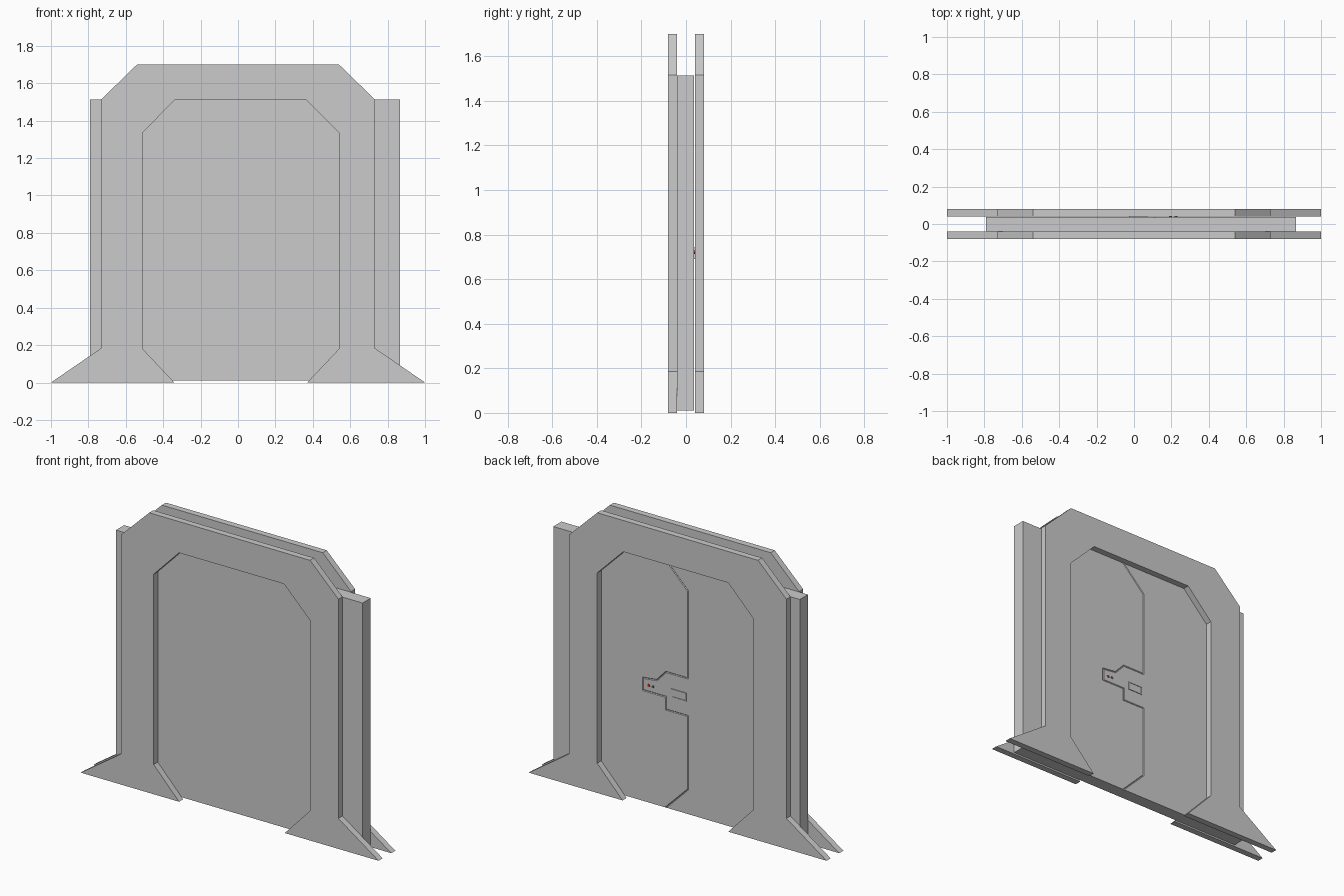
import bpy, bmesh, math

if "Cube" in bpy.data.objects:
    bpy.data.objects.remove(bpy.data.objects["Cube"])


def extrude_profile(name, points, y0, y1, groove=False):
    """Extrude an x-z outline from y0 (front) to y1 (back)."""
    bm = bmesh.new()
    front = bm.faces.new([bm.verts.new((x, y0, z)) for x, z in points])
    ext = bmesh.ops.extrude_face_region(bm, geom=[front], use_keep_orig=True)
    for v in ext["geom"]:
        if isinstance(v, bmesh.types.BMVert):
            v.co.y = y1
    bmesh.ops.recalc_face_normals(bm, faces=bm.faces[:])
    if groove:
        # chamfer the seam edges on the back so the leaves meet in a fine groove
        edges = [e for e in bm.edges
                 if all(v.co.y > y1 - 1e-4 and -0.1 < v.co.x < 0.3 for v in e.verts)]
        bmesh.ops.bevel(bm, geom=edges, offset=0.004, segments=1, affect='EDGES')
    mesh = bpy.data.meshes.new(name)
    bm.to_mesh(mesh)
    bm.free()
    obj = bpy.data.objects.new(name, mesh)
    bpy.context.collection.objects.link(obj)
    return obj


def rect(x, z, w, h):
    return [(x - w/2, z - h/2), (x + w/2, z - h/2), (x + w/2, z + h/2), (x - w/2, z + h/2)]


# Door frame plates: outer arch, then the chamfered opening
outer_half = [(1.0, 0.0), (0.73, 0.185), (0.73, 1.515), (0.54, 1.70)]
outer = [(-x, z) for x, z in outer_half] + outer_half[::-1]
opening = [(0.37, 0.0), (0.54, 0.18), (0.54, 1.335), (0.365, 1.51),
           (-0.34, 1.51), (-0.51, 1.335), (-0.51, 0.18), (-0.34, 0.0)]
extrude_profile("front_frame", outer + opening, -0.08, -0.041)
extrude_profile("back_frame", outer + opening, 0.041, 0.08)

# Sliding leaves share one interlocking seam with a lock tongue
bottom, top = 0.01, 1.513
seam = [(0.11, bottom), (-0.04, 0.16), (-0.04, 0.605), (0.108, 0.605),
        (0.108, 0.682), (0.262, 0.682), (0.262, 0.757), (0.17, 0.767),
        (0.108, 0.833), (-0.04, 0.833), (-0.04, 1.363), (0.11, top)]
extrude_profile("tongue_leaf", [(-0.79, bottom)] + seam + [(-0.79, top)],
                -0.041, 0.037, groove=True)
extrude_profile("socket_leaf", [(0.865, bottom)] + seam + [(0.865, top)],
                -0.041, 0.037, groove=True)

# Lock plate on the tongue: raised rim around a flat pad
cx, cz, w, h, t = 0.022, 0.716, 0.10, 0.052, 0.006
for side, s in (("left", -1), ("right", 1)):
    extrude_profile("lock_rim_" + side, rect(cx + s * (w - t) / 2, cz, t, h), 0.036, 0.041)
for side, s in (("bottom", -1), ("top", 1)):
    extrude_profile("lock_rim_" + side, rect(cx, cz + s * (h - t) / 2, w - 2 * t, t), 0.036, 0.041)
extrude_profile("lock_pad", rect(cx, cz, w - 2 * t, h - 2 * t), 0.036, 0.038)

# Indicator lights
for name, x, color in (("red_light", 0.224, (0.7, 0.03, 0.03, 1)),
                       ("dark_light", 0.196, (0.08, 0.15, 0.08, 1))):
    disc = [(x + 0.008 * math.cos(a * math.pi / 4), 0.72 + 0.008 * math.sin(a * math.pi / 4))
            for a in range(8)]
    lamp = extrude_profile(name, disc, 0.036, 0.040)
    mat = bpy.data.materials.new(name)
    mat.diffuse_color = color
    mat.use_nodes = True
    mat.node_tree.nodes["Principled BSDF"].inputs["Base Color"].default_value = mat.diffuse_color
    lamp.data.materials.append(mat)
